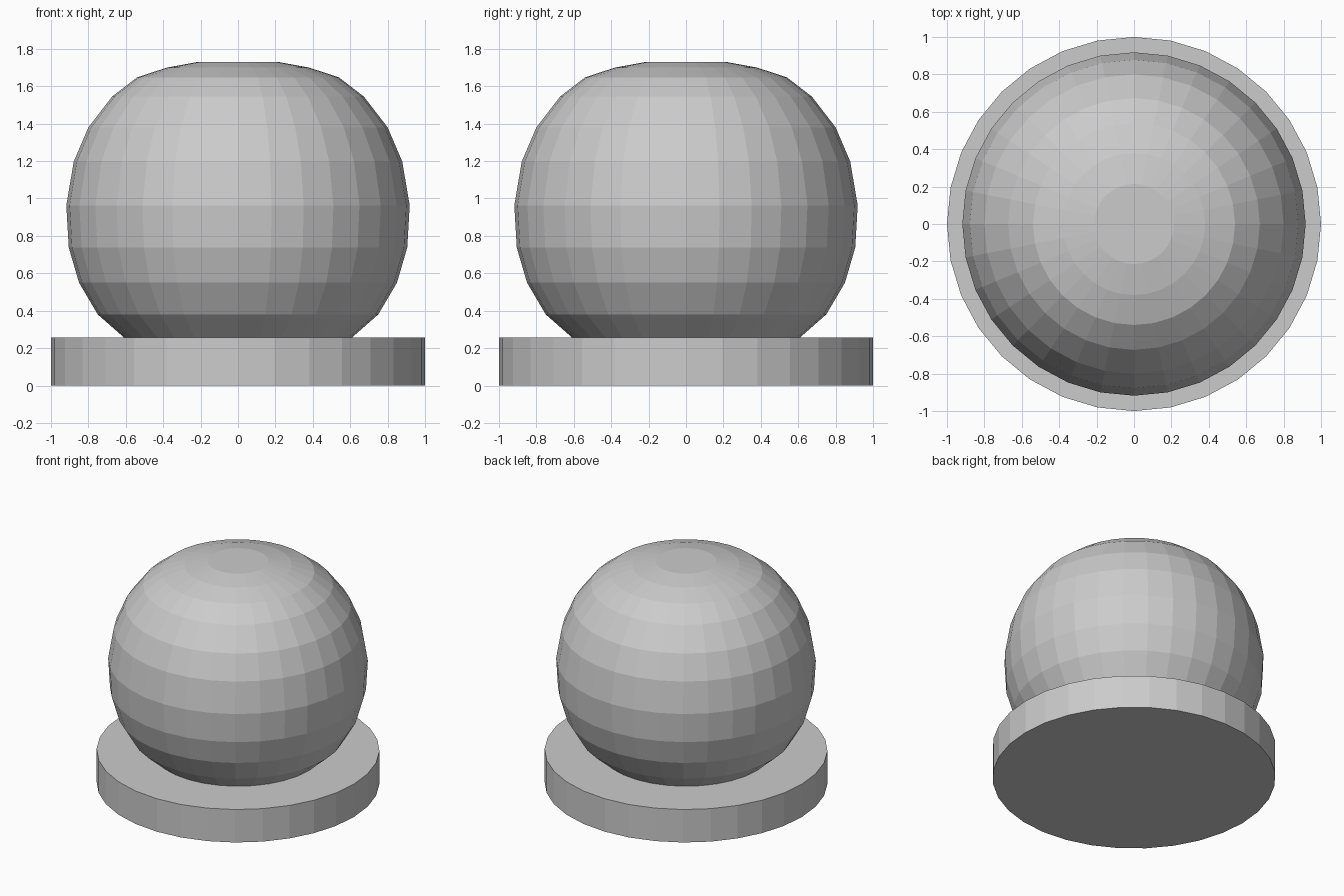
import bpy, bmesh, math

if "Cube" in bpy.data.objects:
    bpy.data.objects.remove(bpy.data.objects["Cube"])

SIDES = 32


def lathe(name, profile, cap_bottom=True):
    """Revolve (radius, z) points around z into a flat-faced object."""
    bm = bmesh.new()
    rings = []
    for r, z in profile:
        rings.append([bm.verts.new((r * math.cos(2 * math.pi * i / SIDES),
                                    r * math.sin(2 * math.pi * i / SIDES), z))
                      for i in range(SIDES)])
    for low, high in zip(rings, rings[1:]):
        for i in range(SIDES):
            j = (i + 1) % SIDES
            bm.faces.new((low[i], low[j], high[j], high[i]))
    bm.faces.new(rings[-1])
    if cap_bottom:
        bm.faces.new(rings[0][::-1])
    mesh = bpy.data.meshes.new(name)
    bm.to_mesh(mesh)
    bm.free()
    obj = bpy.data.objects.new(name, mesh)
    bpy.context.collection.objects.link(obj)
    return obj


# Round base plate
lathe("base_plate", [(1.0, 0.0), (1.0, 0.257)])

# Rounded globe with a small flat top, seated on the plate
lathe("globe", [(0.61, 0.257), (0.75, 0.38), (0.85, 0.55), (0.905, 0.738),
                (0.918, 0.963), (0.878, 1.198), (0.80, 1.38), (0.673, 1.545),
                (0.54, 1.647), (0.38, 1.70), (0.214, 1.73)], cap_bottom=False)
